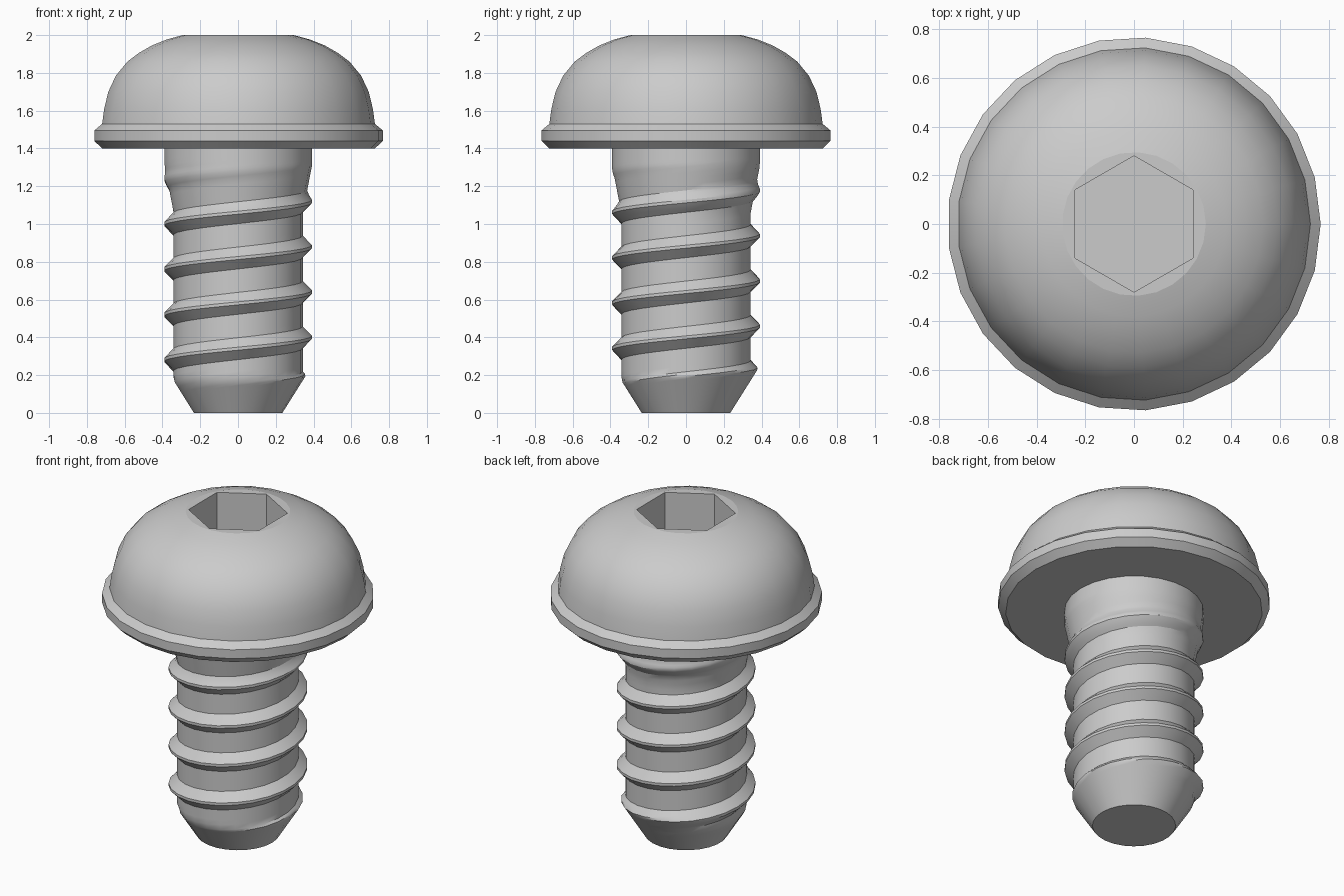
import bpy, bmesh, math

if "Cube" in bpy.data.objects:
    bpy.data.objects.remove(bpy.data.objects["Cube"])

SIDES = 25


def finish(bm, name):
    """Turn a bmesh into a smooth-by-angle object."""
    bmesh.ops.recalc_face_normals(bm, faces=bm.faces[:])
    mesh = bpy.data.meshes.new(name)
    bm.to_mesh(mesh)
    bm.free()
    obj = bpy.data.objects.new(name, mesh)
    bpy.context.collection.objects.link(obj)
    bpy.ops.object.select_all(action='DESELECT')
    obj.select_set(True)
    bpy.context.view_layer.objects.active = obj
    bpy.ops.object.shade_smooth_by_angle(angle=math.radians(30))
    return obj


def ring(bm, r, z, n, start=0.0):
    return [bm.verts.new((r * math.cos(start + math.tau * i / n),
                          r * math.sin(start + math.tau * i / n), z))
            for i in range(n)]


def skin(bm, a, b):
    n = len(a)
    for i in range(n):
        j = (i + 1) % n
        bm.faces.new((a[i], a[j], b[j], b[i]))


def loop_edges(bm, loop):
    return [bm.edges.get((loop[i - 1], loop[i])) for i in range(len(loop))]


# Domed head with flange
bm = bmesh.new()
profile = [(0.725, 1.40), (0.767, 1.44), (0.767, 1.495), (0.725, 1.53),
           (0.714, 1.61), (0.692, 1.70), (0.652, 1.785), (0.59, 1.86),
           (0.53, 1.905), (0.46, 1.945), (0.38, 1.977), (0.295, 2.0)]
rings = [ring(bm, r, z, SIDES) for r, z in profile]
for a, b in zip(rings, rings[1:]):
    skin(bm, a, b)
bm.faces.new(rings[0][::-1])

# Hexagonal drive socket in the flat top
hex_top = ring(bm, 0.28, 2.0, 6, math.pi / 2)
hex_floor = ring(bm, 0.28, 1.62, 6, math.pi / 2)
skin(bm, hex_top, hex_floor)
bm.faces.new(hex_floor)
rim = loop_edges(bm, rings[-1])
bmesh.ops.triangle_fill(bm, use_beauty=True, normal=(0, 0, 1),
                        edges=rim + loop_edges(bm, hex_top))
for e in rim:
    e.smooth = False
finish(bm, "head")

# Threaded shank: rows follow the helix, trimmed by the tip cone
PITCH, CREST, DEPTH, TOP = 0.24, 0.392, 0.049, 1.45
# (height offset within one turn, fraction of thread depth)
shape = [(-0.058, 1), (-0.008, 0), (0.008, 0), (0.058, 1), (PITCH - 0.058, 1)]
turn = []
for (z0, d0), (z1, d1) in zip(shape, shape[1:]):
    steps = 1 if d0 == d1 == 0 else 4
    turn += [(z0 + (z1 - z0) * k / steps, d0 + (d1 - d0) * k / steps)
             for k in range(steps)]
rows = [(0.40 + PITCH * t + dz, d) for t in range(-4, 6) for dz, d in turn]

bm = bmesh.new()
columns = []
for i in range(SIDES + 1):
    ang = math.tau * i / SIDES
    col = []
    for z, d in rows:
        z = min(max(z + PITCH * i / SIDES, 0.0), TOP)
        fade = min(1.0, max(0.0, (1.31 - z) / 0.25))
        r = min(CREST - DEPTH * d * fade, 0.235 + 0.63 * z)
        if z == TOP:
            r = CREST
        col.append(bm.verts.new((r * math.cos(ang), r * math.sin(ang), z)))
    columns.append(col)
for a, b in zip(columns, columns[1:]):
    for k in range(len(rows) - 1):
        bm.faces.new((a[k], b[k], b[k + 1], a[k + 1]))
bmesh.ops.remove_doubles(bm, verts=bm.verts[:], dist=0.0005)
bmesh.ops.holes_fill(bm, edges=[e for e in bm.edges if e.is_boundary], sides=0)
finish(bm, "threaded_shank")
